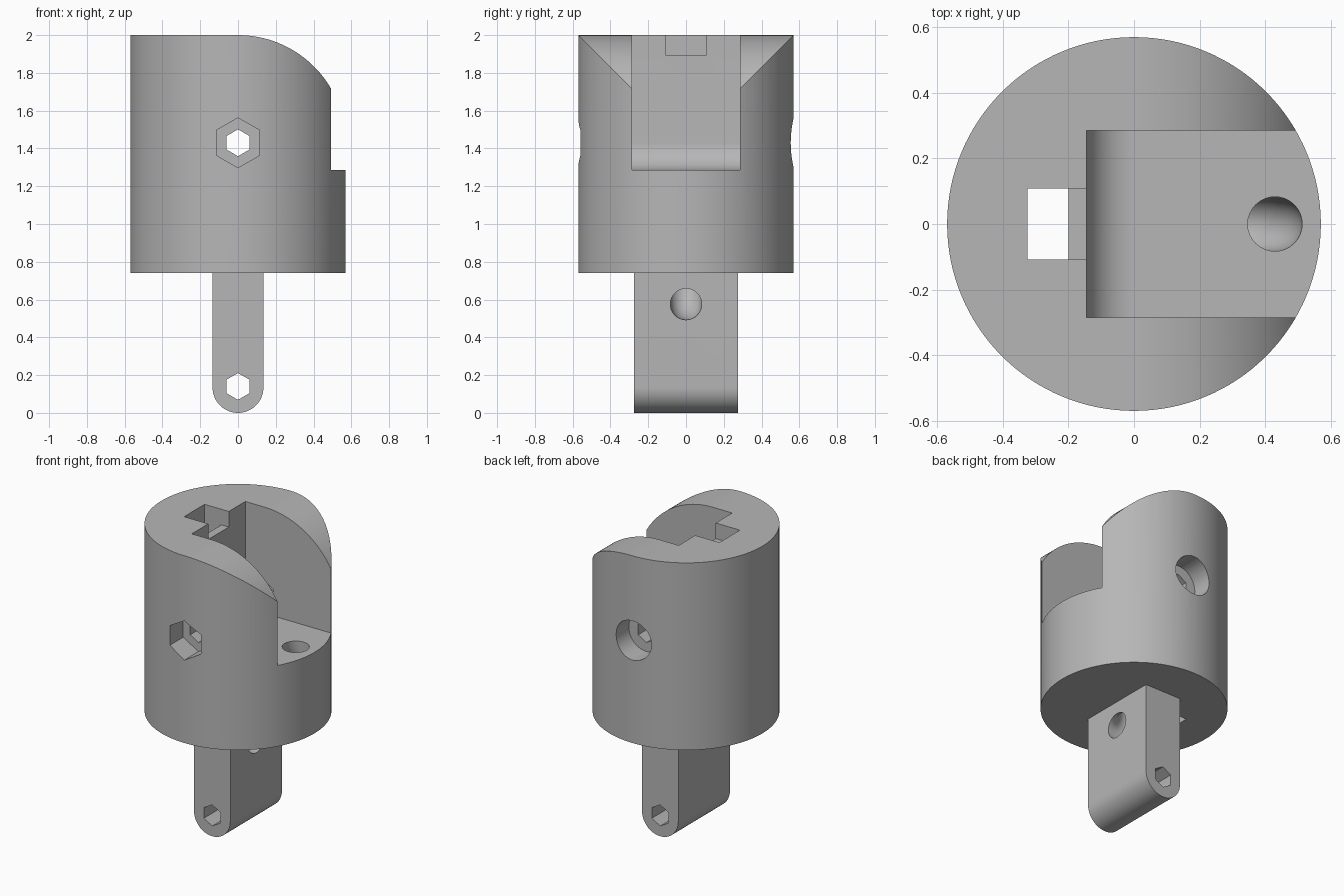
import bpy, bmesh, math
from mathutils import Vector

if "Cube" in bpy.data.objects:
    bpy.data.objects.remove(bpy.data.objects["Cube"], do_unlink=True)

grey = bpy.data.materials.new("plain_grey")
grey.use_nodes = True
grey.diffuse_color = (0.47, 0.47, 0.47, 1)
grey.node_tree.nodes["Principled BSDF"].inputs["Base Color"].default_value = grey.diffuse_color


def arc(cx, cy, r, start, end, n):
    """Points on an arc, angles in degrees."""
    angles = [math.radians(start + (end - start) * i / n) for i in range(n + 1)]
    return [(cx + r * math.cos(a), cy + r * math.sin(a)) for a in angles]


def ring(cx, cy, r, n, start=90):
    return arc(cx, cy, r, start, start + 360, n)[:-1]


def prism(name, points, axis, low, high):
    """Extrude an outline: 'Y' takes x-z outlines, 'Z' takes x-y outlines."""
    def place(p, h):
        return (p[0], h, p[1]) if axis == "Y" else (p[0], p[1], h)
    bm = bmesh.new()
    face = bm.faces.new([bm.verts.new(place(p, low)) for p in points])
    grown = bmesh.ops.extrude_face_region(bm, geom=[face])["geom"]
    shift = Vector(place((0, 0), high - low))
    bmesh.ops.translate(bm, vec=shift, verts=[v for v in grown if isinstance(v, bmesh.types.BMVert)])
    bmesh.ops.recalc_face_normals(bm, faces=bm.faces)
    mesh = bpy.data.meshes.new(name)
    bm.to_mesh(mesh)
    bm.free()
    mesh.materials.append(grey)
    obj = bpy.data.objects.new(name, mesh)
    bpy.context.collection.objects.link(obj)
    return obj


def box(name, x0, x1, half_y, z0, z1):
    return prism(name, [(x0, z0), (x1, z0), (x1, z1), (x0, z1)], "Y", -half_y, half_y)


def tunnel(name, path, r):
    """Round tube swept along a planar x-z path."""
    bm = bmesh.new()
    n, loops = 32, []
    for i, p in enumerate(path):
        t = (path[min(i + 1, len(path) - 1)] - path[max(i - 1, 0)]).normalized()
        side = Vector((0, 1, 0))
        up = t.cross(side)
        loops.append([bm.verts.new(p + r * (side * math.cos(a) + up * math.sin(a)))
                      for a in (2 * math.pi * k / n for k in range(n))])
    for a, b in zip(loops, loops[1:]):
        for k in range(n):
            bm.faces.new((a[k], a[(k + 1) % n], b[(k + 1) % n], b[k]))
    bm.faces.new(loops[0])
    bm.faces.new(loops[-1])
    bmesh.ops.recalc_face_normals(bm, faces=bm.faces)
    mesh = bpy.data.meshes.new(name)
    bm.to_mesh(mesh)
    bm.free()
    mesh.materials.append(grey)
    obj = bpy.data.objects.new(name, mesh)
    bpy.context.collection.objects.link(obj)
    return obj


def cut(target, cutters):
    for c in cutters:
        c.hide_render = True
        mod = target.modifiers.new("cut", "BOOLEAN")
        mod.operation, mod.solver, mod.object = "DIFFERENCE", "EXACT", c
    bpy.ops.object.select_all(action="DESELECT")
    bpy.context.view_layer.objects.active = target
    target.select_set(True)
    for mod in list(target.modifiers):
        bpy.ops.object.modifier_apply(modifier=mod.name)
    bpy.ops.object.shade_smooth_by_angle(angle=math.radians(25))


R, BASE, TOP, PIVOT = 0.57, 0.74, 2.0, 1.43

# Main parts
body = prism("body", ring(0, 0, R, 128), "Z", BASE, TOP)
stem = prism("stem", arc(0, 0.135, 0.135, 180, 360, 32) + [(0.135, BASE), (-0.135, BASE)],
             "Y", -0.275, 0.275)

# Rounded shoulder and open slot with a curved heel
shoulder = prism("shoulder_cutter", arc(0, PIVOT, R, 90, 22, 40)
                 + [(0.8, 1.64), (0.8, 2.2), (0, 2.2)], "Y", -1, 1)
slot = prism("slot_cutter", arc(0, PIVOT, 0.145, 180, 270, 24)
             + [(0.8, 1.285), (0.8, 2.2), (-0.145, 2.2)], "Y", -0.285, 0.285)

# Pivot bore with a hexagonal nut pocket in front and a round pocket behind
bore = prism("bore_cutter", ring(0, PIVOT, 0.071, 6), "Y", -1, 1)
nut = prism("nut_cutter", ring(0, PIVOT, 0.132, 6), "Y", -1, -0.42)
head = prism("head_cutter", ring(0, PIVOT, 0.132, 40), "Y", 0.42, 1)
stem_bore = prism("stem_bore_cutter", ring(0, 0.14, 0.071, 6), "Y", -1, 1)

# Cord channel and its shallow notch
channel = box("channel_cutter", -0.325, -0.2, 0.109, 0.6, 2.2)
notch = box("notch_cutter", -0.21, -0.12, 0.109, 1.895, 2.2)

# Curved tunnel from the slot floor to the stem face
path = [Vector((0.43, 0, 1.35))]
for c in ([(0.43, 1.285), (0.43, 0.95), (0, 1.2), (0, 0.8)],
          [(0, 0.8), (0, 0.65), (0.04, 0.575), (0.14, 0.575)]):
    p = [Vector((x, 0, z)) for x, z in c]
    for i in range(20):
        t = i / 20
        s = 1 - t
        path.append(p[0] * s**3 + p[1] * 3 * s * s * t + p[2] * 3 * s * t * t + p[3] * t**3)
path.append(Vector((0.2, 0, 0.575)))
cord = tunnel("tunnel_cutter", path, 0.083)

cut(body, [shoulder, slot, bore, nut, head, channel, notch, cord])
cut(stem, [stem_bore, cord])
for helper in (shoulder, slot, bore, nut, head, stem_bore, channel, notch, cord):
    bpy.data.objects.remove(helper, do_unlink=True)
